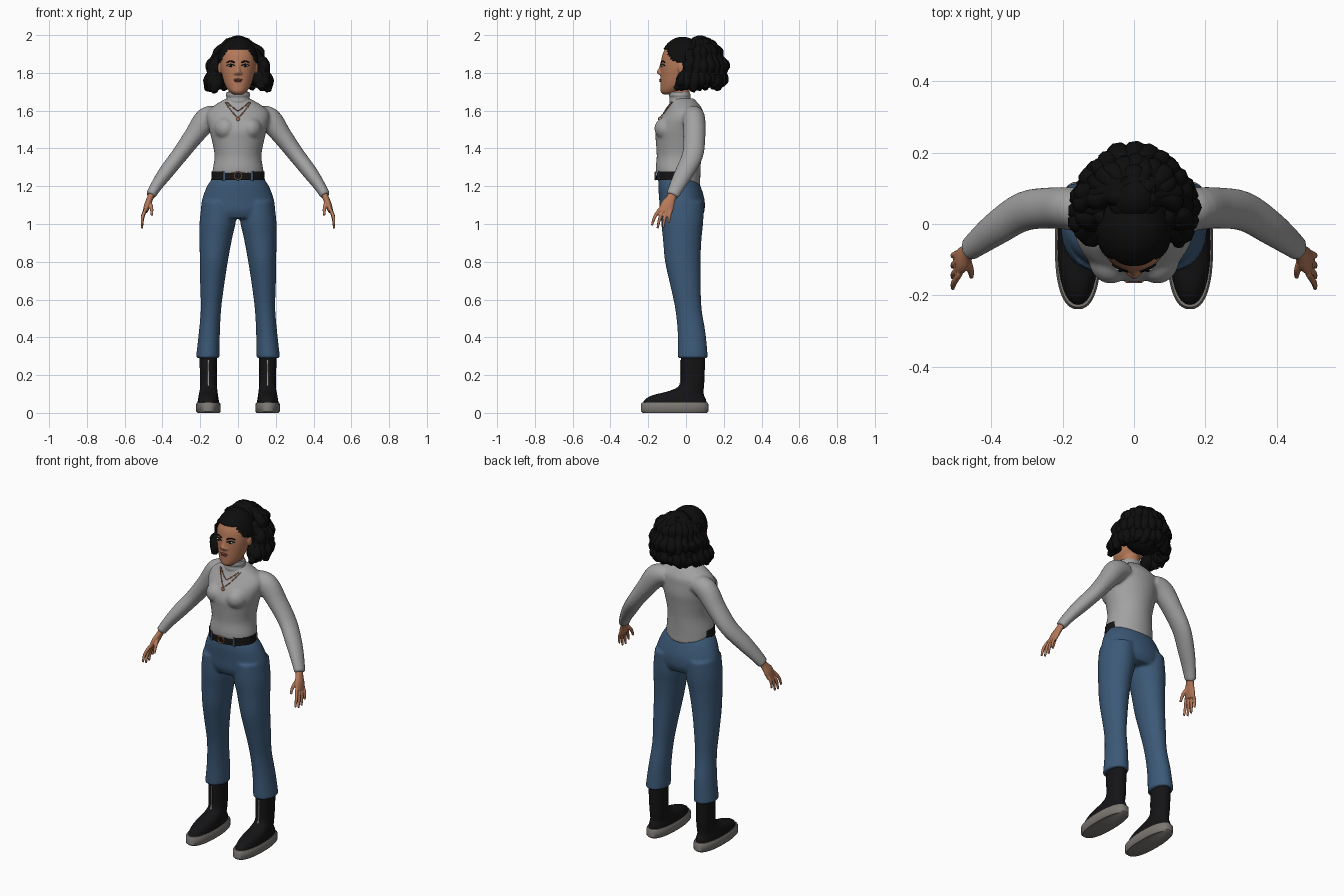
import bpy, bmesh, math, random
from mathutils import Vector, Matrix

random.seed(4)
if "Cube" in bpy.data.objects:
    bpy.data.objects.remove(bpy.data.objects["Cube"])


def material(name, color, rough=0.8):
    m = bpy.data.materials.new(name)
    m.use_nodes = True
    m.diffuse_color = (*color, 1)
    bsdf = next(n for n in m.node_tree.nodes if n.type == 'BSDF_PRINCIPLED')
    bsdf.inputs["Base Color"].default_value = (*color, 1)
    bsdf.inputs["Roughness"].default_value = rough
    return m


SKIN = material("warm skin", (0.46, 0.19, 0.10))
KNIT = material("grey knit", (0.36, 0.36, 0.36))
DENIM = material("blue denim", (0.045, 0.10, 0.185))
LEATHER = material("black leather", (0.007, 0.007, 0.008))
HAIR = material("black hair", (0.004, 0.004, 0.004))
RUBBER = material("grey rubber", (0.20, 0.185, 0.17))
COPPER = material("copper metal", (0.42, 0.17, 0.08))
WHITE = material("pale white", (0.55, 0.55, 0.53))
LIPS = material("lip brown", (0.25, 0.075, 0.05))


def spline(rings, steps):
    """Catmull-Rom through tuples of any length."""
    out = []
    for i in range(len(rings) - 1):
        p = [rings[max(0, min(len(rings) - 1, i + k))] for k in (-1, 0, 1, 2)]
        for s in range(steps):
            t = s / steps
            out.append([0.5 * (2 * b + (c - a) * t + (2 * a - 5 * b + 4 * c - d) * t * t
                               + (3 * b - a - 3 * c + d) * t ** 3) for a, b, c, d in zip(*p)])
    return out + [list(rings[-1])]


def sweep(bm, rings, level=False, side=1, n=24, steps=4, power=2.0):
    """Skin over rings (x, y, z, rx, ry); level keeps every ring horizontal."""
    pts = spline(rings, steps)
    pos = [Vector((p[0] * side, p[1], p[2])) for p in pts]
    loops = []
    for i, p in enumerate(pts):
        t = Vector((0, 0, 1)) if level else (pos[min(i + 1, len(pos) - 1)] - pos[max(i - 1, 0)]).normalized()
        a = t.cross(Vector((0, 1, 0))).normalized()
        b = a.cross(t)
        loop = []
        for k in range(n):
            c, s = math.cos(math.tau * k / n), math.sin(math.tau * k / n)
            c, s = (math.copysign(abs(v) ** (2 / power), v) for v in (c, s))
            loop.append(bm.verts.new(pos[i] + a * c * p[3] + b * s * p[4]))
        loops.append(loop)
    for lo, hi in zip(loops, loops[1:]):
        for k in range(n):
            bm.faces.new((lo[k], lo[(k + 1) % n], hi[(k + 1) % n], hi[k]))
    bm.faces.new(loops[0][::-1])
    bm.faces.new(loops[-1])


def ball(bm, center, radii, u=24, v=14):
    m = Matrix.Translation(center) @ Matrix.Diagonal((*radii, 1))
    return bmesh.ops.create_uvsphere(bm, u_segments=u, v_segments=v, radius=1, matrix=m)["verts"]


def finish(bm, name, mat, voxel=0, smooth=0):
    bmesh.ops.recalc_face_normals(bm, faces=bm.faces)
    me = bpy.data.meshes.new(name)
    bm.to_mesh(me)
    bm.free()
    ob = bpy.data.objects.new(name, me)
    bpy.context.collection.objects.link(ob)
    me.materials.append(mat)
    bpy.ops.object.select_all(action='DESELECT')
    bpy.context.view_layer.objects.active = ob
    ob.select_set(True)
    bpy.ops.object.shade_smooth_by_angle(angle=math.radians(45))
    if voxel:
        r = ob.modifiers.new("Fuse", 'REMESH')
        r.mode, r.voxel_size, r.use_smooth_shade = 'VOXEL', voxel, True
        s = ob.modifiers.new("Soften", 'SMOOTH')
        s.factor, s.iterations = 0.5, smooth
    return ob


def front_y(rings, x, z):
    """Front surface of a level skin at x, z."""
    r = min(spline(rings, 12), key=lambda q: abs(q[2] - z))
    return r[1] - r[4] * math.sqrt(max(0, 1 - (x / r[3]) ** 2))


SIDES = ((1, "left"), (-1, "right"))

# Sweater: torso, bust and sleeves fused, hem lower at the back
TORSO = [(0, -.042, 1.235, .136, .118), (0, -.042, 1.28, .135, .118), (0, -.037, 1.36, .124, .118),
         (0, -.035, 1.44, .138, .125), (0, -.032, 1.50, .153, .130), (0, -.02, 1.56, .166, .115),
         (0, -.008, 1.60, .158, .098), (0, -.01, 1.635, .115, .078), (0, -.02, 1.665, .062, .060)]
bm = bmesh.new()
sweep(bm, TORSO, level=True, n=40)
for v in bm.verts:
    v.co.z -= (v.co.y + .04) * .27 * max(0, min(1, (1.36 - v.co.z) / .1))
for s, _ in SIDES:
    ball(bm, (s * .065, -.098, 1.505), (.062, .07, .062))
    sweep(bm, [(.10, .035, 1.575, .05, .055), (.165, .042, 1.555, .064, .06), (.235, .045, 1.465, .052, .058),
               (.31, .035, 1.365, .044, .056), (.38, -.008, 1.275, .040, .050), (.43, -.045, 1.205, .032, .042),
               (.463, -.072, 1.15, .027, .034)], side=s)
finish(bm, "sweater", KNIT, .008, 5)

# Folded roll collar
bm = bmesh.new()
sweep(bm, [(0, -.025, 1.635, .064, .060), (0, -.028, 1.652, .066, .060), (0, -.031, 1.668, .060, .055),
           (0, -.033, 1.682, .064, .058), (0, -.036, 1.70, .060, .054)], level=True, n=32)
finish(bm, "collar", KNIT)

# Jeans: pelvis and two flared legs fused
bm = bmesh.new()
sweep(bm, [(0, -.045, 1.25, .130, .098), (0, -.035, 1.20, .164, .112), (0, -.022, 1.13, .190, .120),
           (0, -.02, 1.07, .196, .118), (0, -.02, 1.03, .180, .100)], level=True, n=40)
for s, _ in SIDES:
    sweep(bm, [(.105, -.02, 1.12, .085, .112), (.107, -.02, 1.02, .096, .112), (.118, -.02, .92, .086, .102),
               (.128, -.017, .80, .074, .094), (.137, -.002, .67, .063, .080), (.143, .013, .55, .054, .070),
               (.152, .030, .42, .056, .074), (.160, .036, .29, .063, .080)], level=True, side=s, n=32)
finish(bm, "jeans", DENIM, .008, 5)

# Belt with loops and ring buckle
BELT = [(0, -.05, 1.233, .142, .108), (0, -.05, 1.278, .139, .107)]
bm = bmesh.new()
sweep(bm, BELT, level=True, n=48, steps=1)
finish(bm, "belt", LEATHER)
bm = bmesh.new()
for x in (-.075, .075):
    y = front_y(BELT, x, 1.25) - .002
    sweep(bm, [(x, y, 1.228, .006, .004), (x, y, 1.28, .006, .004)], level=True, n=8, steps=1, power=6)
finish(bm, "belt_loops", DENIM)
bpy.ops.mesh.primitive_torus_add(major_radius=.02, minor_radius=.004, major_segments=28, minor_segments=8,
                                 location=(0, -.162, 1.255), rotation=(math.pi / 2, 0, 0))
buckle = bpy.context.object
buckle.name = "belt_buckle"
buckle.data.materials.append(COPPER)
bpy.ops.object.shade_smooth()

# Boots: shaft and toe, thick sole, front zip
for s, label in SIDES:
    bm = bmesh.new()
    sweep(bm, [(.157, -.06, .04, .059, .170), (.157, -.056, .07, .055, .162), (.157, -.04, .094, .051, .135),
               (.156, .005, .118, .047, .088), (.156, .032, .15, .044, .064), (.157, .036, .22, .045, .063),
               (.158, .038, .32, .047, .064)], level=True, side=s, n=32, power=2.2)
    finish(bm, label + "_boot", LEATHER)
    bm = bmesh.new()
    sweep(bm, [(.157, -.06, 0, .058, .170), (.157, -.06, .008, .065, .179), (.157, -.06, .046, .065, .179),
               (.157, -.06, .054, .060, .173)], level=True, side=s, n=48, steps=1, power=2.4)
    finish(bm, label + "_sole", RUBBER)
    bm = bmesh.new()
    sweep(bm, [(.157, -.034, .14, .004, .004), (.157, -.028, .17, .004, .004), (.157, -.028, .28, .004, .004)],
          side=s, n=8)
    finish(bm, label + "_boot_zip", WHITE)

# Hands: palm, four fingers and thumb fused
for s, label in SIDES:
    bm = bmesh.new()
    sweep(bm, [(.452, -.063, 1.17, .018, .024), (.466, -.08, 1.135, .017, .026), (.480, -.098, 1.10, .017, .037),
               (.491, -.109, 1.065, .013, .037)], side=s, n=16)
    for i in range(4):
        y, drop = -.079 - .02 * i, (.055, .075, .078, .065)[i]
        sweep(bm, [(.488, y, 1.08, .009, .009), (.505, y - .008 - .006 * i, 1.08 - drop * .65, .009, .009),
                   (.508, y - .012 - .010 * i, 1.07 - drop * 1.2, .006, .006)], side=s, n=10)
    sweep(bm, [(.470, -.095, 1.12, .012, .013), (.458, -.130, 1.085, .010, .010), (.456, -.148, 1.045, .007, .007)],
          side=s, n=10)
    finish(bm, label + "_hand", SKIN, .004, 2)

# Head with neck, nose and ears fused
HEAD = [(0, -.088, 1.685, .022, .03), (0, -.082, 1.70, .044, .052), (0, -.062, 1.73, .066, .074),
        (0, -.046, 1.78, .083, .090), (0, -.036, 1.84, .094, .098), (0, -.03, 1.90, .093, .094),
        (0, -.02, 1.95, .073, .074), (0, -.015, 1.98, .03, .03)]
bm = bmesh.new()
sweep(bm, HEAD, level=True, n=32)
sweep(bm, [(0, -.03, 1.65, .05, .047), (0, -.028, 1.78, .05, .05)], level=True)
sweep(bm, [(0, -.124, 1.855, .010, .012), (0, -.132, 1.825, .011, .013), (0, -.140, 1.803, .014, .016),
           (0, -.132, 1.790, .012, .012)], level=True, n=14)
for s, _ in SIDES:
    ball(bm, (s * .013, -.135, 1.798), (.010, .012, .008), 12, 8)
    ball(bm, (s * .097, -.025, 1.825), (.010, .018, .030), 14, 10)
finish(bm, "head", SKIN, .005, 3)

# Face details
for s, label in SIDES:
    y = front_y(HEAD, .038, 1.838)
    for part, mat, r, dy in (("eye", WHITE, (.016, .006, .0065), 0), ("iris", HAIR, (.0065, .004, .0065), -.005)):
        bm = bmesh.new()
        ball(bm, (s * .038, y + dy, 1.838), r, 16, 10)
        finish(bm, f"{label}_{part}", mat)
    for part, z, r in (("eyebrow", 1.860, .0045), ("upper_lash", 1.844, .0028)):
        bm = bmesh.new()
        sweep(bm, [(x, front_y(HEAD, x, z + dz) - .001, z + dz, r * k, .004)
                   for x, dz, k in ((.018, -.005, .8), (.040, .002, 1), (.060, -.005, .5))], side=s, n=8)
        finish(bm, f"{label}_{part}", HAIR)
bm = bmesh.new()
for z, w in ((1.764, .024), (1.756, .020)):
    ball(bm, (0, front_y(HEAD, 0, z) + .002, z), (w, .008, .0055), 16, 10)
finish(bm, "lips", LIPS)

# Necklace: two chains resting on the chest, with beads and pendant
bm = bmesh.new()
for width, low in ((.058, 1.60), (.068, 1.565)):
    path = []
    for i in range(-8, 9):
        x, z = width * i / 8, low + (1.645 - low) * abs(i / 8) ** 1.3
        path.append((x, front_y(TORSO, x, z) - .005, z, .0024, .0024))
        if i % 3 == 0:
            ball(bm, path[-1][:3], (.004, .004, .004), 8, 6)
    sweep(bm, path, n=6, steps=2)
ball(bm, (0, front_y(TORSO, 0, 1.555) - .006, 1.555), (.010, .004, .011), 14, 8)
finish(bm, "necklace", COPPER)

# Hair cap trimmed along the hairline
bm = bmesh.new()
ball(bm, (0, -.018, 1.863), (.106, .116, .128), 64, 48)
gone = []
for f in bm.faces:
    c = f.calc_center_median()
    line = 1.928 - 1.5 * max(0, abs(c.x) - .055)
    if c.z < 1.77 or (c.y < -.02 and c.z < line):
        gone.append(f)
bmesh.ops.delete(bm, geom=gone, context='FACES')
cap = finish(bm, "hair_cap", HAIR)
cap.modifiers.new("Thickness", 'SOLIDIFY').thickness = .018

# Loose hair: inner volume, gathered crown and layered curls
bm = bmesh.new()
ball(bm, (0, .085, 1.83), (.125, .11, .115))
ball(bm, (0, .075, 1.94), (.068, .065, .058))
for dx, dy in ((-.045, .10), (.045, .10), (0, .13), (-.03, .05), (.03, .05)):
    ball(bm, (dx, dy, 1.935), (.038, .04, .042), 14, 10)


def jitter(a):
    return random.uniform(-a, a)


def curl(bm, pts, radius):
    """Tapering lock with lumpy thickness."""
    path = []
    for i, p in enumerate(spline(pts, 3)):
        r = radius * (1 + .22 * math.sin(i * 2.1)) * (.45 if i == 3 * (len(pts) - 1) else 1)
        path.append((p[0] + jitter(.006), p[1] + jitter(.006), p[2], r, r * .9))
    sweep(bm, path, n=9, steps=2)


for i in range(21):
    a = math.radians(-126 + 12.6 * i)
    sx, cy = math.sin(a), math.cos(a)
    back = max(cy, -.15)
    curl(bm, [(.075 * sx, .035 + .06 * back, 1.90), (.125 * sx, .04 + .12 * back, 1.85 + jitter(.01)),
              (.142 * sx, .04 + .15 * max(cy, -.35), 1.78 + jitter(.012)),
              (.152 * sx + jitter(.01), .03 + .145 * cy, 1.705 + .02 * max(cy, 0) + jitter(.012))], .032)
for i in range(13):
    a = math.radians(-96 + 16 * i)
    sx, cy = math.sin(a), math.cos(a)
    curl(bm, [(.03 * sx, .08 + .02 * cy, 1.96), (.09 * sx, .075 + .075 * cy, 1.925 + jitter(.01)),
              (.125 * sx, .07 + .12 * cy, 1.86), (.15 * sx, .06 + .15 * cy, 1.80 + jitter(.02))], .030)
finish(bm, "curly_hair", HAIR)
